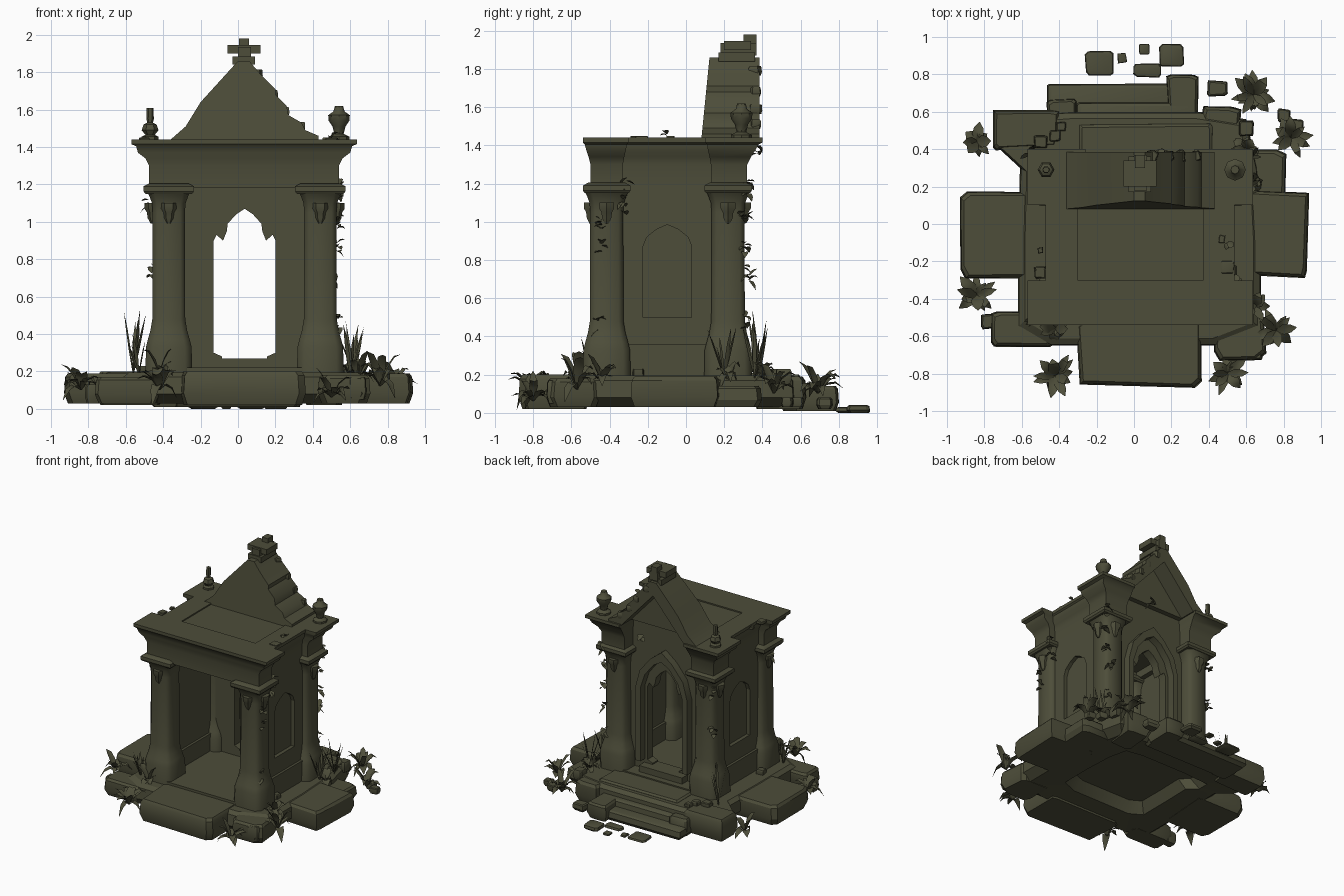
import bpy, bmesh, math, random
from mathutils import Vector

if "Cube" in bpy.data.objects:
    bpy.data.objects.remove(bpy.data.objects["Cube"])

random.seed(4)
CX = 0.035                                   # middle of the shrine in x
stone = bpy.data.materials.new("mossy olive stone")
stone.diffuse_color = (0.075, 0.075, 0.042, 1)
stone.use_nodes = True
stone.node_tree.nodes["Principled BSDF"].inputs["Base Color"].default_value = stone.diffuse_color
R = random.uniform


def finish(name, bm, angle=35, fix=True):
    if fix:
        bmesh.ops.recalc_face_normals(bm, faces=bm.faces)
    me = bpy.data.meshes.new(name)
    bm.to_mesh(me)
    bm.free()
    me.materials.append(stone)
    ob = bpy.data.objects.new(name, me)
    bpy.context.collection.objects.link(ob)
    bpy.ops.object.select_all(action='DESELECT')
    ob.select_set(True)
    bpy.context.view_layer.objects.active = ob
    bpy.ops.object.shade_smooth_by_angle(angle=math.radians(angle))
    return ob


def loft(bm, rings):
    vs = [[bm.verts.new(p) for p in r] for r in rings]
    n = len(vs[0])
    for a, b in zip(vs, vs[1:]):
        for i in range(n):
            bm.faces.new((a[i], a[(i + 1) % n], b[(i + 1) % n], b[i]))
    bm.faces.new(vs[0])
    bm.faces.new(vs[-1])


def rect(x0, x1, y0, y1, z, c=0.0):
    if not c:
        return [(x0, y0, z), (x1, y0, z), (x1, y1, z), (x0, y1, z)]
    return [(x0 + c, y0, z), (x1 - c, y0, z), (x1, y0 + c, z), (x1, y1 - c, z),
            (x1 - c, y1, z), (x0 + c, y1, z), (x0, y1 - c, z), (x0, y0 + c, z)]


def box(name, x0, x1, y0, y1, z0, z1):
    bm = bmesh.new()
    loft(bm, [rect(x0, x1, y0, y1, z0), rect(x0, x1, y0, y1, z1)])
    return finish(name, bm)


def rough(name, x0, x1, y0, y1, z0, z1, j=0.015, c=0.025):
    """Weathered block with uneven, chamfered corners."""
    off = [(R(-j, j), R(-j, j)) for _ in range(8)]
    e, h, rings = min(.02, (x1 - x0) * .1), z1 - z0, []
    for t, s in ((0, e), (.35, 0), (.88, e * .3), (1, e)):
        ring = rect(x0 + s, x1 - s, y0 + s, y1 - s, z0 + h * t, c)
        rings.append([(x + o[0], y + o[1], z) for (x, y, z), o in zip(ring, off)])
    bm = bmesh.new()
    loft(bm, rings)
    return finish(name, bm, 30)


def slab_xz(name, pts, y0, y1):
    """Outline in x,z pushed through in y; y0 may depend on z."""
    f = y0 if callable(y0) else (lambda z: y0)
    bm = bmesh.new()
    loft(bm, [[(x, f(z), z) for x, z in pts], [(x, y1, z) for x, z in pts]])
    return finish(name, bm)


def turned(name, x, y, prof, n=6):
    bm = bmesh.new()
    loft(bm, [[(x + r * math.cos(i * math.tau / n), y + r * math.sin(i * math.tau / n), z)
               for i in range(n)] for r, z in prof])
    return finish(name, bm, 40)


# foundation mound, hollow underneath
out = [(-.62, -.55), (-.45, -.65), (.45, -.65), (.68, -.56), (.68, -.1), (.66, .3), (.6, .56),
       (.35, .6), (-.35, .6), (-.74, .57), (-.74, .42), (-.61, .3), (-.62, -.1)]
bm = bmesh.new()
loft(bm, [[(x * s, y * s, z) for x, y in out] for s, z in
          ((.5, .12), (.58, .04), (.9, .03), (1, .08), (.99, .17), (.94, .195))])
finish("foundation", bm, 30)
for args in (("left_slab", -.92, -.5, -.28, .18, .03, .19), ("right_slab", .5, .93, -.28, .18, .03, .19),
             ("front_slab", -.3, .35, -.87, -.5, .02, .2), ("front_left_rock", -.76, -.42, -.66, -.46, .03, .17),
             ("front_right_rock", .42, .7, -.72, -.45, .03, .18), ("back_left_rock", -.75, -.4, .4, .62, .02, .2),
             ("back_right_rock", .36, .56, .36, .64, .02, .19), ("right_rock", .55, .8, .1, .4, .03, .14)):
    rough(*args)
# back steps
rough("lower_step", -.47, .33, .5, .75, .01, .09, .006, .01)
rough("middle_step", -.31, .34, .45, .65, .05, .14, .006, .01)
rough("upper_step", -.3, .42, .3, .54, .1, .21, .006, .01)
rough("step_left_block", -.47, -.31, .5, .67, .01, .15, .008, .015)
rough("step_side_block", .18, .34, .55, .8, .01, .14, .008, .015)
box("floor", -.36, .43, -.53, .33, .15, .22)
box("threshold", -.16, .23, .14, .28, .2, .27)

# corner piers with flared plinths and capitals
pier_prof = [(.125, .19), (.122, .33), (.112, .37), (.098, .42), (.088, .48), (.086, 1.05),
             (.09, 1.1), (.105, 1.14), (.115, 1.16)]
for px, sx, tx in ((-.37, -1, "left"), (.44, 1, "right")):
    for py, sy, ty in ((-.415, -1, "front"), (.22, 1, "back")):
        bm = bmesh.new()
        loft(bm, [rect(px - h, px + h, py - h, py + h, z, h * .3) for h, z in pier_prof])
        finish(f"{ty}_{tx}_pier", bm, 50)
        bm = bmesh.new()
        loft(bm, [rect(px - h, px + h, py - h * .92, py + h * .92, z) for h, z in
                  ((.125, 1.15), (.135, 1.163), (.135, 1.19), (.105, 1.205))])
        finish(f"{ty}_{tx}_capital", bm, 30)
        for dx, dy in ((0, sy * .08), (sx * .085, 0)):
            turned(f"{ty}_{tx}_corbel", px + dx, py + dy,
                   [(.012, .99), (.028, 1.02), (.032, 1.05), (.045, 1.07), (.045, 1.1)])


# entablature: frieze flaring into the cornice
def beam(name, x0, x1, y0, y1, gx0=1, gx1=1, gy0=1, gy1=1):
    prof = ((.01, 0, 1.18), (.01, 0, 1.3),
            (.03, .01, 1.34), (.07, .02, 1.37), (.08, .03, 1.405), (.105, .04, 1.415), (.105, .04, 1.44))
    bm = bmesh.new()
    loft(bm, [rect(x0 - a * gx0, x1 + a * gx1, y0 - b * gy0, y1 + b * gy1, z) for a, b, z in prof])
    finish(name, bm, 40)


beam("front_entablature", -.465, .53, -.5, -.33, 1, 1, 1, .7)
beam("back_left_entablature", -.465, -.27, .13, .32, 1, .1, .7, 2)
beam("back_right_entablature", .335, .53, .13, .32, .1, 1, .7, 2)
beam("left_entablature", -.42, -.3, -.34, .14, .5, 0, 0, 0)
beam("right_entablature", .37, .485, -.34, .14, 0, .5, 0, 0)
box("ceiling_slab", -.4, .46, -.4, .2, 1.24, 1.43)

# side walls with recessed pointed niches
niche = [(-.225, .5), (.03, .5), (.03, .87), (.01, .92), (-.04, .96), (-.0975, .985),
         (-.155, .96), (-.205, .92), (-.225, .87)]
for tx, xo, xi in (("left", -.42, -.34), ("right", .49, .41)):
    wall = box(f"{tx}_wall", min(xo, xi), max(xo, xi), -.36, .16, .19, 1.2)
    bm = bmesh.new()
    loft(bm, [[(xo + k * .03, y, z) for y, z in niche] for k in (-1, 1)])
    cut = finish(f"{tx}_niche_cutter", bm)
    cut.hide_render = True
    m = wall.modifiers.new("niche", 'BOOLEAN')
    m.object, m.solver = cut, 'EXACT'
    bpy.ops.object.select_all(action='DESELECT')
    wall.select_set(True)
    bpy.context.view_layer.objects.active = wall
    bpy.ops.object.modifier_apply(modifier=m.name)
    bpy.ops.object.shade_flat()
    bpy.data.objects.remove(cut)
    box(f"{tx}_wall_foot", min(xo, xi) - .02, max(xo, xi) + .02, -.36, .16, .18, .36)

# back wall with cusped pointed arch, and its hood moulding
half = [(.12, .2), (.12, .28), (.165, .3), (.165, .9), (.15, .93), (.115, .9), (.095, .95), (.09, .99), (.045, 1.04)]
arch = [(CX - a, z) for a, z in half] + [(CX, 1.07)] + [(CX + a, z) for a, z in reversed(half)]
slab_xz("back_arch_wall", [(-.31, .2)] + arch + [(.38, .2), (.38, 1.45), (-.31, 1.45)], .14, .21)
band = lambda o: [(.19 + o, .3), (.19 + o, .9), (.15 + o, 1.02 + o * .6), (.07 + o * .6, 1.12 + o)]
inn, ou = band(0), band(.045)
slab_xz("arch_moulding", [(CX - a, z) for a, z in inn] + [(CX, 1.16)] + [(CX + a, z) for a, z in reversed(inn)]
        + [(CX + a, z) for a, z in ou] + [(CX, 1.24)] + [(CX - a, z) for a, z in reversed(ou)], .2, .27)

# gable: leaning front mass and open hood at the back, broken on the right
rake = [(-.36, 1.44), (-.28, 1.51), (-.2, 1.64), (0, 1.86), (.06, 1.86), (.12, 1.79), (.2, 1.71), (.2, 1.68),
        (.26, 1.62), (.27, 1.57), (.34, 1.53), (.36, 1.49), (.43, 1.46), (.43, 1.43)]
slab_xz("gable", rake + [(-.36, 1.43)], lambda z: .08 + (z - 1.43) * .1, .25)
slab_xz("gable_hood", rake + [(.32, 1.43), (.03, 1.75), (-.25, 1.43)], .23, .385)
for i, (x, z) in enumerate(((.1, 1.8), (.19, 1.69), (.25, 1.6), (.33, 1.52))):
    rough(f"rake_chunk_{i}", x - .03, x + .025, .33, .395, z - .035, z + .015, .008, .012)

# cross on the ridge
box("cross_foot", -.03, .09, .17, .36, 1.84, 1.885)
box("cross_arms", -.055, .12, .2, .34, 1.9, 1.945)
box("cross_ridge", .0, .07, .18, .37, 1.87, 1.935)
box("cross_top", .005, .06, .3, .37, 1.93, 1.98)

# finials
turned("left_finial", -.47, .29, [(.045, 1.43), (.045, 1.455), (.025, 1.465), (.045, 1.49), (.035, 1.52),
                                  (.015, 1.53), (.02, 1.55), (.018, 1.61)])
turned("right_finial", .54, .29, [(.055, 1.43), (.055, 1.455), (.025, 1.47), (.035, 1.51), (.055, 1.54),
                                  (.058, 1.57), (.03, 1.59), (.022, 1.62)], 8)

# fallen rubble behind the steps and small stones
for i, (x, y, w, d, z, h) in enumerate(((-.185, .86, .15, .13, 0, .025), (.07, .82, .15, .07, 0, .03),
        (.2, .9, .13, .12, 0, .04), (.445, .725, .11, .08, .02, .06), (-.065, .885, .05, .05, 0, .02),
        (.055, .935, .06, .05, 0, .02), (-.5, .44, .07, .07, .18, .05), (-.42, .47, .06, .06, .18, .05),
        (-.39, .52, .05, .05, .18, .04), (.6, .51, .08, .08, .15, .08), (.8, .58, .07, .07, .03, .05),
        (.87, .53, .07, .06, .03, .05), (-.5, -.26, .06, .06, .18, .05), (.52, -.25, .06, .06, .18, .05),
        (-.77, -.52, .09, .08, .03, .1), (.64, -.68, .1, .1, .05, .12), (.47, -.08, .03, .04, 1.42, .03),
        (.5, -.23, .07, .07, 1.42, .03), (-.5, -.26, .06, .06, 1.42, .03), (-.5, -.14, .03, .03, 1.42, .02))):
    rough(f"rubble_{i}", x - w / 2, x + w / 2, y - d / 2, y + d / 2, z, z + h, .004, w * .1)


# leaves: folded tapering strips
def leaf(bm, base, az, length, width, rise, droop):
    d, s = Vector((math.cos(az), math.sin(az), 0)), Vector((-math.sin(az), math.cos(az), 0))
    prev = None
    for t, w in ((0, .25), (.35, 1), (.7, .8), (1, .05)):
        p = Vector(base) + d * length * t + Vector((0, 0, rise * t - droop * t * t))
        p.z = max(p.z, .005)
        row = [bm.verts.new(p + s * k * width * w / 2 + Vector((0, 0, abs(k) * width * w * .2))) for k in (-1, 0, 1)]
        if prev:
            for i in (0, 1):
                bm.faces.new((prev[i], prev[i + 1], row[i + 1], row[i]))
        prev = row


for i, (x, y, z, n, ln, h) in enumerate(((-.84, -.38, .1, 11, .13, .2), (-.42, -.81, .1, 12, .13, .26),
        (.5, -.8, .06, 11, .13, .2), (.76, -.57, .12, 10, .13, .27), (.64, .69, .1, 14, .13, .24),
        (.84, .46, .1, 9, .12, .24), (-.84, .44, .08, 8, .11, .18), (.64, -.44, .16, 9, .09, .2),
        (-.42, -.56, .19, 7, .09, .2), (.64, .22, .16, 7, .08, .25), (.6, .4, .18, 8, .09, .2))):
    bm = bmesh.new()
    for k in range(n):
        leaf(bm, (x, y, z), k * math.tau / n + R(-.3, .3), ln * R(.6, 1.05), R(.04, .07),
             h * R(.5, 1.3), h * R(.4, .9))
    finish(f"leafy_plant_{i}", bm, 50, False)
for i, (x, y, h) in enumerate(((-.56, .38, .38), (-.53, -.5, .25), (.62, .36, .34), (.6, .2, .3))):
    bm = bmesh.new()
    for k in range(6):
        leaf(bm, (x, y, .18), R(0, 6.28), R(.03, .1), .022, h * R(.6, 1), .02)
    finish(f"tall_grass_{i}", bm, 50, False)

# ivy tufts clinging to piers and cornice
for i, (x, y, z) in enumerate(((.53, .32, 1.18), (.53, .31, .86), (.52, .31, .48), (.54, .3, 1.05), (.5, .33, .7),
        (-.46, .31, 1.06), (-.46, .3, .75), (.55, -.31, 1.19), (.53, -.33, 1.08), (.53, -.44, .97), (.53, -.44, .86),
        (-.48, -.4, 1.08), (.53, -.46, .47), (.5, -.1, 1.43), (.15, .37, 1.36))):
    bm = bmesh.new()
    for k in range(5):
        leaf(bm, (x, y, z + R(-.04, .04)), R(0, 6.28), R(.03, .05), R(.03, .05), R(-.03, .04), R(0, .03))
    finish(f"ivy_tuft_{i}", bm, 50, False)
